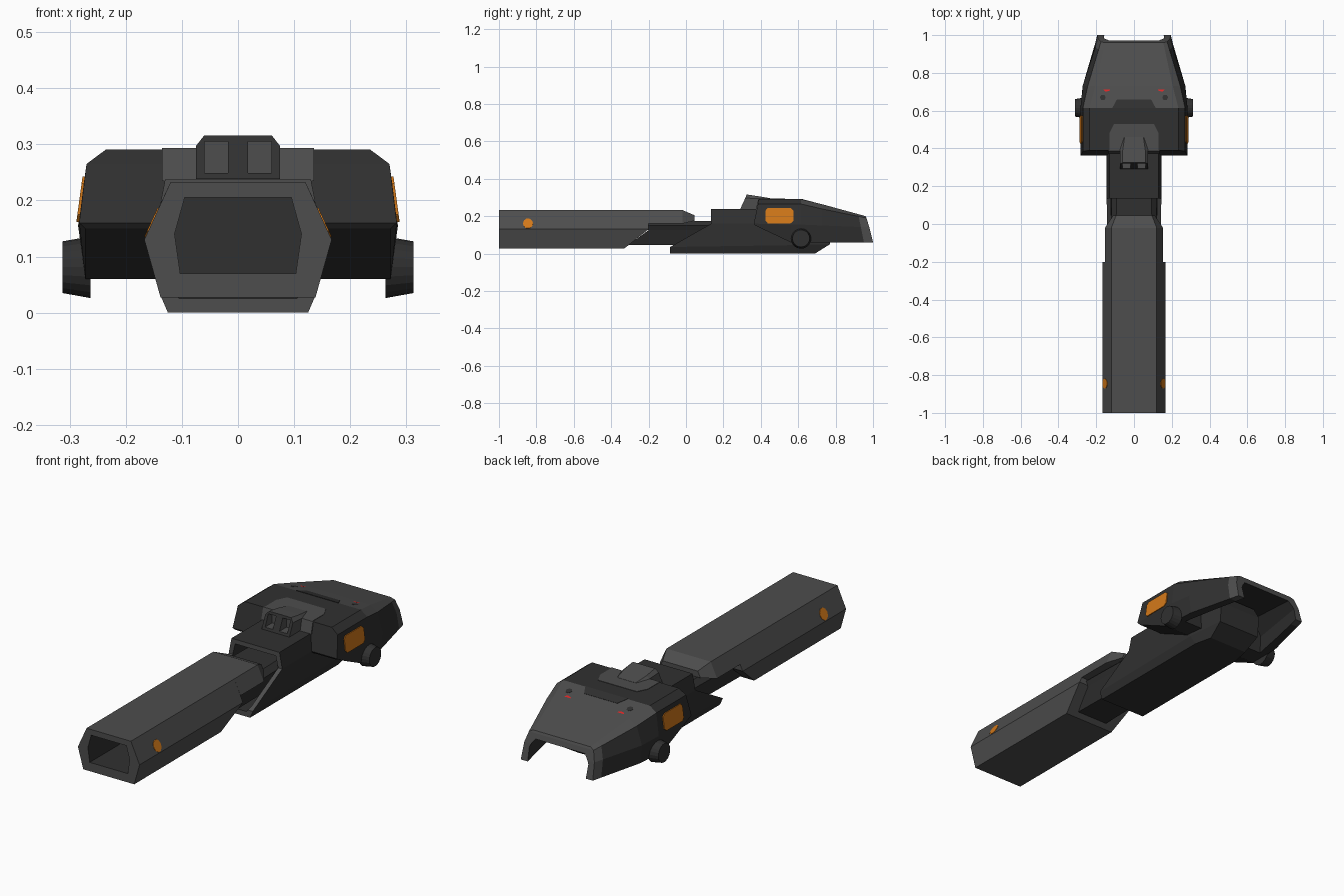
import bpy, bmesh, math
from mathutils import Vector

if "Cube" in bpy.data.objects:
    bpy.data.objects.remove(bpy.data.objects["Cube"])

MID, DARK, ORANGE, RED = range(4)
materials = []
for label, col in [("mid_grey", (0.075, 0.075, 0.075)), ("dark_grey", (0.03, 0.03, 0.03)),
                   ("orange", (0.65, 0.19, 0.01)), ("red", (0.75, 0.02, 0.02))]:
    m = bpy.data.materials.new(label)
    m.diffuse_color = (*col, 1)
    m.use_nodes = True
    m.node_tree.nodes["Principled BSDF"].inputs["Base Color"].default_value = m.diffuse_color
    materials.append(m)


def finish(name, bm):
    bmesh.ops.recalc_face_normals(bm, faces=bm.faces)
    me = bpy.data.meshes.new(name)
    bm.to_mesh(me)
    bm.free()
    for m in materials:
        me.materials.append(m)
    ob = bpy.data.objects.new(name, me)
    bpy.context.collection.objects.link(ob)
    return ob


def loft(name, stations, rule):
    """Skin mirrored half sections (top to bottom). rule(segment, strip) gives the
    colour; segment is 'front' or 'back' on caps, strip -1 is the top face."""
    bm = bmesh.new()
    rings = [[(bm.verts.new(p), bm.verts.new((-p[0], p[1], p[2]))) for p in s] for s in stations]
    n = len(stations[0])

    def face(vs, mat):
        bm.faces.new(vs).material_index = mat
    for j, (a, b) in enumerate(zip(rings, rings[1:])):
        for i in range(n - 1):
            for k in (0, 1):
                face((a[i][k], a[i + 1][k], b[i + 1][k], b[i][k]), rule(j, i))
        for i, strip in ((0, -1), (n - 1, n - 1)):
            face((a[i][0], a[i][1], b[i][1], b[i][0]), rule(j, strip))
    for ring, cap in ((rings[0], 'front'), (rings[-1], 'back')):
        for i in range(n - 1):
            face((ring[i][0], ring[i + 1][0], ring[i + 1][1], ring[i][1]), rule(cap, i))
    return finish(name, bm)


def section(y, *xz):
    return [(x, y, z) for x, z in xz]


def cut(ob, cutter):
    mod = ob.modifiers.new("cut", 'BOOLEAN')
    mod.operation, mod.solver, mod.object = 'DIFFERENCE', 'EXACT', cutter
    cutter.hide_render = True
    bpy.context.view_layer.objects.active = ob
    bpy.ops.object.modifier_apply(modifier=mod.name)
    bpy.data.objects.remove(cutter)


def plate(name, pts, off, mat, mirror=False):
    """Thin plate: polygon extruded by off, optionally mirrored in x."""
    bm = bmesh.new()
    for s in ((1, -1) if mirror else (1,)):
        flip = Vector((s, 1, 1))
        lo = [bm.verts.new(Vector(p) * flip) for p in pts]
        hi = [bm.verts.new((Vector(p) + Vector(off)) * flip) for p in pts]
        bm.faces.new(lo)
        bm.faces.new(hi)
        for i in range(len(pts)):
            k = (i + 1) % len(pts)
            bm.faces.new((lo[i], lo[k], hi[k], hi[i]))
    for f in bm.faces:
        f.material_index = mat
    return finish(name, bm)


def circle(r, n):
    return [(r * math.cos(2 * math.pi * i / n), r * math.sin(2 * math.pi * i / n)) for i in range(n)]


all_mid = lambda j, i: MID
all_dark = lambda j, i: DARK

# Barrel: long hexagonal tube with its lower half cut off at a slant
T, W, B = (0.12, 0.233), (0.167, 0.13), (0.138, 0.027)
barrel = loft("barrel", [section(-1, T, W, B),
                         [(T[0], -0.2, T[1]), (W[0], -0.2, W[1]), (B[0], -0.33, B[1])]], all_mid)
bore = [(0.095, 0.205), (0.113, 0.14), (0.103, 0.07)]
cut(barrel, loft("bore_cutter", [section(-1.1, *bore), section(-0.75, *bore)], all_dark))

# Upper barrel nose that tapers towards the receiver
loft("barrel_nose", [section(-0.2, T, (0.154, 0.16)), section(-0.02, T, (0.154, 0.16)),
                     section(0.045, (0.095, 0.205), (0.11, 0.175))], all_mid)

# Tongue joining barrel and receiver
tx = [(0.1, 0.175), (0.128, 0.15), (0.115, 0.125), (0.085, 0.045)]
loft("tongue", [[(x, y, z) for (x, z), y in zip(tx, (-0.25, -0.25, -0.2, -0.31))],
                section(0.25, *[(x * 0.9, z) for x, z in tx])], all_dark)

# Receiver: slanted open front, tapered rear
receiver = loft("receiver", [
    [(0.13, 0.135, 0.237), (0.145, 0.135, 0.16), (0.14, -0.085, 0.035), (0.125, -0.085, 0)],
    [(0.13, 0.55, 0.237), (0.145, 0.55, 0.16), (0.14, 0.58, 0.045), (0.125, 0.6, 0)],
    [(0.1, 0.76, 0.2), (0.115, 0.78, 0.15), (0.115, 0.77, 0.05), (0.105, 0.69, 0)]],
    lambda j, i: MID if j == 'front' else DARK)
hollow = [(0.11, 0.215), (0.123, 0.16), (0.118, 0.045), (0.105, 0.025)]
cut(receiver, loft("receiver_cutter", [section(-0.2, *hollow), section(0.24, *hollow)], all_dark))

# Head: wide shroud, dark in front and on the sides, lighter top and rear rim
s3 = section(0.73, (0.205, 0.263), (0.245, 0.238), (0.272, 0.15), (0.262, 0.06))
s5 = [(0.155, 0.96, 0.2), (0.175, 0.965, 0.19), (0.19, 0.98, 0.14), (0.195, 1.0, 0.06)]
s4 = [Vector(a).lerp(Vector(b), 0.82) for a, b in zip(s3, s5)]
head = loft("head", [
    [(0.235, 0.39, 0.291), (0.27, 0.385, 0.265), (0.283, 0.362, 0.16), (0.272, 0.37, 0.15)],
    section(0.56, (0.235, 0.291), (0.27, 0.265), (0.285, 0.155), (0.272, 0.06)),
    section(0.615, (0.235, 0.291), (0.27, 0.265), (0.283, 0.155), (0.27, 0.06)),
    s3, s4, s5],
    lambda j, i: MID if j in (4, 'back') or (j in (2, 3) and i < 1) else DARK)
cut(head, loft("head_cutter", [section(0.65, (0.19, 0.23), (0.235, 0.15), (0.225, -0.05)),
                               section(1.05, (0.12, 0.15), (0.145, 0.12), (0.148, -0.05))], all_dark))


def top_z(y):
    return 0.291 - max(0, y - 0.615) * 0.264


def on_top(points):
    return [(x, y, top_z(y) - 0.002) for x, y in points]


# Painted panels on the head
up = (0, 0, 0.004)
plate("front_pad_top", on_top([(-0.13, 0.389), (0.13, 0.389), (0.13, 0.48), (0.105, 0.53),
                               (-0.105, 0.53), (-0.13, 0.48)]), up, MID)
plate("front_pad_face", [(-0.135, 0.392, 0.293), (0.135, 0.392, 0.293),
                         (0.135, 0.378, 0.235), (-0.135, 0.378, 0.235)], (0, -0.005, 0), MID)
plate("top_dark_panel", on_top([(-0.115, 0.614), (0.115, 0.614), (0.09, 0.66), (-0.09, 0.66)]), up, DARK)
plate("red_lights", on_top([(0.115, 0.74), (0.13, 0.705), (0.152, 0.7), (0.165, 0.715),
                            (0.14, 0.75), (0.12, 0.75)]), up, RED, True)
plate("top_screws", on_top([(0.165 + a, 0.67 + b) for a, b in circle(0.016, 6)]), up, DARK, True)

# Orange side windows with clipped corners
win = [(0.425, 0.175), (0.437, 0.162), (0.56, 0.162), (0.575, 0.175),
       (0.575, 0.23), (0.56, 0.243), (0.437, 0.243), (0.425, 0.23)]
plate("side_windows", [(0.283 - (z - 0.155) * 0.136, y, z) for y, z in win], (0.006, 0, 0), ORANGE, True)

# Orange dots on the barrel
plate("barrel_dots", [(0.166 - (0.03 + b) * 0.461, -0.845 + a, 0.16 + b) for a, b in circle(0.027, 10)],
      (0.003, 0, 0.001), ORANGE, True)

# Side knobs
for side, s in (("right", 1), ("left", -1)):
    bm = bmesh.new()
    bmesh.ops.create_cone(bm, cap_ends=True, segments=20, radius1=0.055, radius2=0.046, depth=0.05)
    for f in bm.faces:
        f.material_index = DARK
    knob = finish(side + "_knob", bm)
    knob.location = (s * 0.288, 0.615, 0.081)
    knob.rotation_euler = (0, s * math.pi / 2, 0)

# Sight with two windows
sight = loft("sight", [
    [(0.06, 0.325, 0.316), (0.075, 0.317, 0.297), (0.075, 0.29, 0.238)],
    [(0.06, 0.39, 0.306), (0.075, 0.39, 0.293), (0.075, 0.39, 0.238)],
    [(0.05, 0.46, 0.294), (0.055, 0.46, 0.29), (0.055, 0.46, 0.238)]],
    lambda j, i: DARK if j == 'front' else MID)
cut(sight, plate("sight_cutter", [(0.018, 0.2, 0.249), (0.06, 0.2, 0.249),
                                  (0.06, 0.2, 0.305), (0.018, 0.2, 0.305)], (0, 0.15, 0), MID, True))
